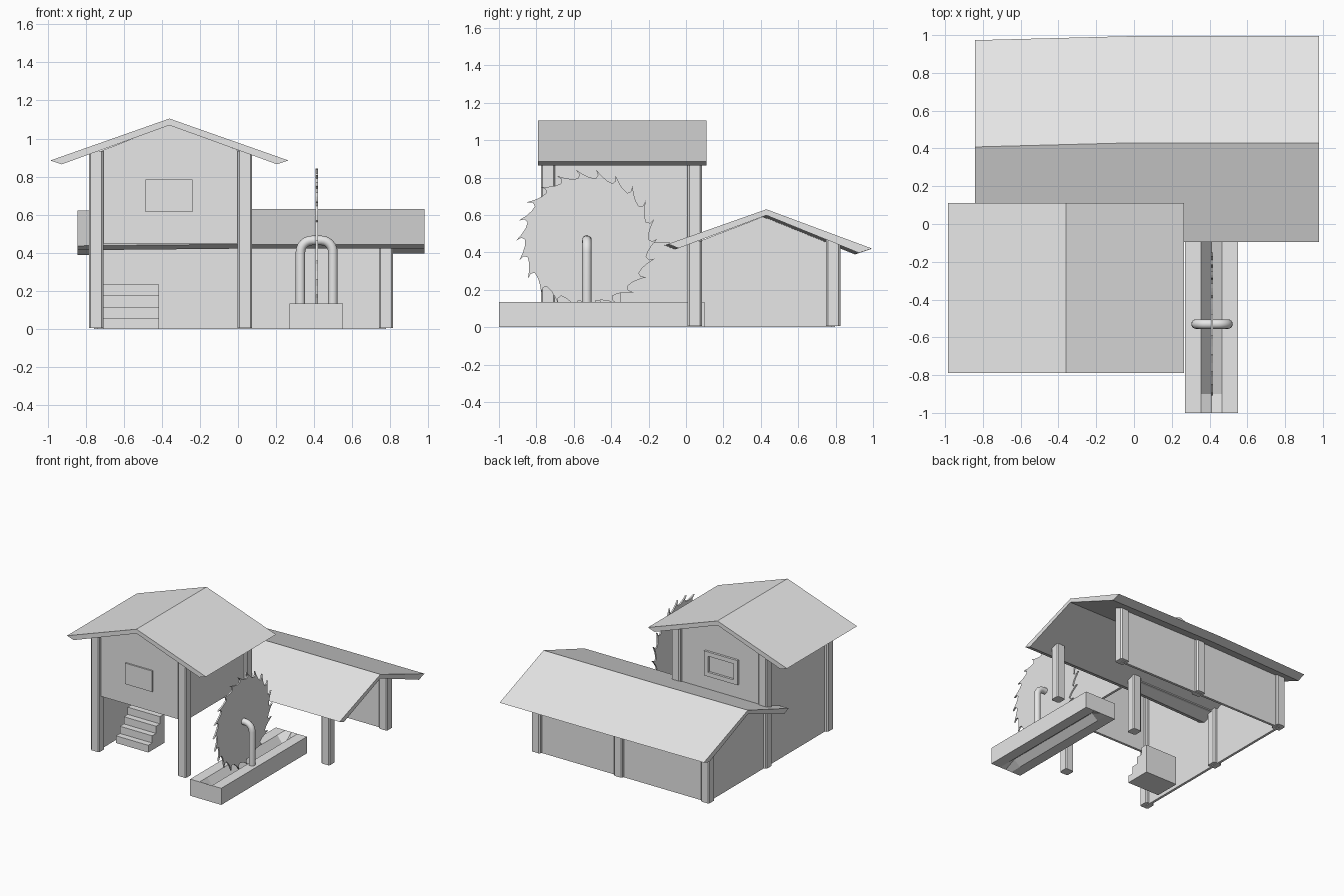
import bpy, bmesh, math
from mathutils import Vector

cube = bpy.data.objects.get("Cube")
if cube:
    bpy.data.objects.remove(cube, do_unlink=True)

grey = bpy.data.materials.new("light grey")
grey.use_nodes = True
grey.diffuse_color = (0.8, 0.8, 0.8, 1)
grey.node_tree.nodes["Principled BSDF"].inputs["Base Color"].default_value = (0.8, 0.8, 0.8, 1)


def loft(name, rings):
    """Skin a list of closed rings of 3D points and cap both ends."""
    bm = bmesh.new()
    vs = [[bm.verts.new(p) for p in ring] for ring in rings]
    n = len(rings[0])
    for a, b in zip(vs, vs[1:]):
        for i in range(n):
            j = (i + 1) % n
            bm.faces.new((a[i], a[j], b[j], b[i]))
    bm.faces.new(vs[0])
    bm.faces.new(vs[-1])
    bmesh.ops.recalc_face_normals(bm, faces=bm.faces[:])
    me = bpy.data.meshes.new(name)
    bm.to_mesh(me)
    bm.free()
    me.materials.append(grey)
    ob = bpy.data.objects.new(name, me)
    bpy.context.collection.objects.link(ob)
    return ob


def along_x(name, profile, x0, x1):
    return loft(name, [[(x, y, z) for y, z in profile] for x in (x0, x1)])


def along_y(name, profile, y0, y1):
    return loft(name, [[(x, y, z) for x, z in profile] for y in (y0, y1)])


def rect(a0, a1, z0, z1):
    return [(a0, z0), (a1, z0), (a1, z1), (a0, z1)]


def post(name, x, y, top, r=0.038, c=0.009):
    """Square post with chamfered corners."""
    k = r - c
    ring = [(-k, -r), (k, -r), (r, -k), (r, k), (k, r), (-k, r), (-r, k), (-r, -k)]
    return loft(name, [[(x + a, y + b, z) for a, b in ring] for z in (0.005, top)])


# Posts: main house, then the low shed
L, R, S = -0.745, 0.036, 0.777
F, M, B = -0.738, 0.047, 0.787
post("house_post_front_right", L, F, 0.935)
post("house_post_front_left", R, F, 0.935)
post("house_post_back_right", L, M, 0.935)
post("house_post_back_left", R, M, 0.935)
post("shed_post_front", S, M, 0.46)
for label, x in (("right", L), ("middle", R), ("left", S)):
    post("shed_post_back_" + label, x, B, 0.465)

# House walls: gables, raised left wall, full-height right wall
T = 0.01
gable = [(L, 0.45), (R, 0.45), (R, 0.925), (-0.36, 1.075), (L, 0.925)]
for label, y in (("front", F), ("back", M)):
    along_y("house_gable_" + label, gable, y - T, y + T)
along_x("house_wall_left", rect(F, M, 0.45, 0.925), R - T, R + T)
along_x("house_wall_right", rect(F, M, 0, 0.925), L - T, L + T)

# Shed walls: closed at the back and one end, open elsewhere
along_x("shed_wall_right", [(M, 0), (B, 0), (B, 0.45), (0.41, 0.59), (M, 0.45)], L - T, L + T)
along_y("shed_wall_back", rect(L, S, 0, 0.455), B - T, B + T)

# Roofs
along_y("house_roof", [(-0.985, 0.885), (-0.36, 1.105), (0.265, 0.885), (0.205, 0.865),
                       (-0.36, 1.07), (-0.925, 0.865)], -0.79, 0.11)
shed_roof = [(-0.095, 0.445), (0.43, 0.63), (0.995, 0.42), (0.925, 0.397),
             (0.43, 0.598), (-0.04, 0.422)]
loft("shed_roof", [[(x, y + dy, z + dz) for y, z in shed_roof]
                   for x, dy, dz in ((-0.842, -0.022, -0.008), (0, 0, 0), (0.98, 0, 0))])

# Windows: raised panel in front, frame with a sunken pane behind
along_y("front_window", rect(-0.485, -0.24, 0.615, 0.785), F - T - 0.012, F - T)
cx, cz, w, h, f = -0.365, 0.71, 0.15, 0.10, 0.035
y0, y1 = M + T, M + T + 0.018
for label, s in (("low", -1), ("high", 1)):
    edge = sorted((cz + s * h, cz + s * (h - f)))
    along_y("back_window_rail_" + label, rect(cx - w, cx + w, *edge), y0, y1)
    side = sorted((cx + s * w, cx + s * (w - f)))
    along_y("back_window_stile_" + label, rect(*side, cz - h + f, cz + h - f), y0, y1)

# Stairs
steps, run, rise = 4, 0.05, 0.0585
outline = [(-0.35, 0)]
for i in range(steps):
    y = -0.56 + i * run
    outline[0:0] = []
    outline += [(y, i * rise), (y, (i + 1) * rise)]
outline.append((-0.35, steps * rise))
along_x("stairs", outline, -0.705, -0.415)

# Saw bed with a V groove above and a recess below
rings = []
for y, zb, zt in ((-1, 0, 0.135), (-0.9, 0.045, 0.055), (0, 0.045, 0.055), (0.1, 0, 0.135)):
    prof = [(0.27, 0), (0.355, 0), (0.41, zb), (0.465, 0), (0.55, 0),
            (0.55, 0.135), (0.465, 0.135), (0.41, zt), (0.355, 0.135), (0.27, 0.135)]
    rings.append([(x, y, z) for x, z in prof])
loft("saw_bed", rings)

# Saw blade with hooked teeth
teeth = 22
tooth = [(0, 0.33), (0.35, 0.333), (0.7, 0.349), (1.05, 0.378), (0.9, 0.35)]
blade = []
for i in range(teeth):
    for t, r in tooth:
        a = 2 * math.pi * (i + t) / teeth
        blade.append((-0.53 + r * math.cos(a), 0.468 + r * math.sin(a)))
along_x("saw_blade", blade, 0.407, 0.419)

# Arched pipe that carries the blade
half = [(-0.085, 0.12)]
for i in range(7):
    a = math.pi - i * math.pi / 12
    half.append((-0.025 + 0.06 * math.cos(a), 0.405 + 0.06 * math.sin(a)))
path = half + [(-x, z) for x, z in reversed(half)]
rings = []
for i, (x, z) in enumerate(path):
    p, q = path[max(i - 1, 0)], path[min(i + 1, len(path) - 1)]
    t = Vector((q[0] - p[0], 0, q[1] - p[1])).normalized()
    if i in (1, len(path) - 2):
        t = Vector((0, 0, 1 if i == 1 else -1))
    side = Vector((t.z, 0, -t.x))
    c = Vector((0.413 + x, -0.53, z))
    rings.append([c + 0.025 * (math.cos(a) * side + math.sin(a) * Vector((0, 1, 0)))
                  for a in (2 * math.pi * k / 16 for k in range(16))])
pipe = loft("blade_support", rings)
bpy.ops.object.select_all(action="DESELECT")
pipe.select_set(True)
bpy.context.view_layer.objects.active = pipe
bpy.ops.object.shade_smooth_by_angle(angle=math.radians(40))
